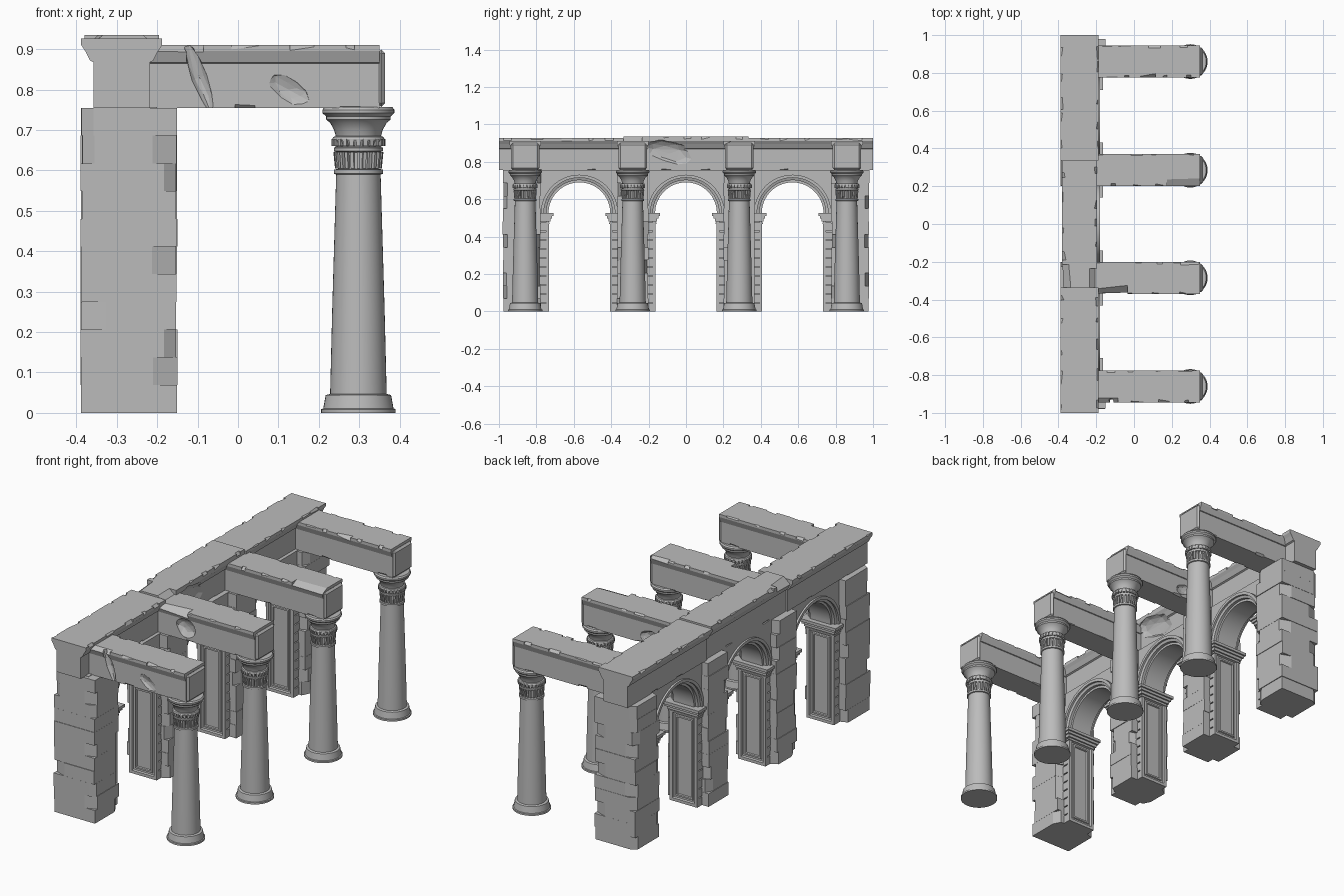
import bpy, bmesh, random
from math import pi, sin, cos, radians
from mathutils import Matrix, Vector

random.seed(7)
if "Cube" in bpy.data.objects:
    bpy.data.objects.remove(bpy.data.objects["Cube"])

stone = bpy.data.materials.new("grey stone")
stone.use_nodes = True
GREY = (0.5, 0.5, 0.5, 1)
stone.diffuse_color = GREY
stone.node_tree.nodes["Principled BSDF"].inputs["Base Color"].default_value = GREY

WALL_X = -0.27
BAYS = (-0.57, 0, 0.57)
ROWS = (-0.86, -0.285, 0.285, 0.86)
SPRING = 0.525


def finish(name, bm, smooth=False):
    bmesh.ops.recalc_face_normals(bm, faces=bm.faces)
    mesh = bpy.data.meshes.new(name)
    bm.to_mesh(mesh)
    bm.free()
    mesh.materials.append(stone)
    if smooth:
        mesh.polygons.foreach_set("use_smooth", [True] * len(mesh.polygons))
        mesh.set_sharp_from_angle(angle=radians(32))
    obj = bpy.data.objects.new(name, mesh)
    bpy.context.collection.objects.link(obj)
    return obj


def box(bm, x0, x1, y0, y1, z0, z1):
    m = Matrix.Translation(((x0 + x1) / 2, (y0 + y1) / 2, (z0 + z1) / 2))
    m = m @ Matrix.Diagonal((abs(x1 - x0), abs(y1 - y0), z1 - z0, 1))
    return bmesh.ops.create_cube(bm, size=1, matrix=m)["verts"]


def prism(bm, points, offset):
    face = bm.faces.new([bm.verts.new(p) for p in points])
    out = bmesh.ops.extrude_face_region(bm, geom=[face])["geom"]
    moved = [v for v in out if isinstance(v, bmesh.types.BMVert)]
    bmesh.ops.translate(bm, verts=moved, vec=offset)


def lathe(bm, profile, steps, angle, axis, cent, closed=False):
    vs = [bm.verts.new(p) for p in profile]
    es = [bm.edges.new(p) for p in zip(vs, vs[1:])]
    if closed:
        es.append(bm.edges.new((vs[-1], vs[0])))
    bmesh.ops.spin(bm, geom=vs + es, cent=cent, axis=axis, angle=angle,
                   steps=steps, use_duplicate=False)
    bmesh.ops.remove_doubles(bm, verts=bm.verts, dist=1e-5)


def chip(u, side, z, length, a, b, up=1):
    """Wedge that breaks an edge running along local x."""
    pts = []
    for end in (-1, 1):
        x, k = u + end * length / 2, random.uniform(0.35, 1)
        pts += [(x, side - (a * k if side > 0 else -a * k), z + up * 0.004),
                (x, side + (0.004 if side > 0 else -0.004), z - up * b * k),
                (x, side + (0.03 if side > 0 else -0.03), z + up * 0.03)]
    return pts


def gouge(center, radii, tilt=0):
    bm = bmesh.new()
    bmesh.ops.create_icosphere(bm, subdivisions=2, radius=1)
    m = (Matrix.Translation(center) @ Matrix.Rotation(tilt, 4, 'Y')
         @ Matrix.Diagonal((*radii, 1)))
    pts = [m @ (v.co * random.uniform(0.9, 1.08)) for v in bm.verts]
    bm.free()
    return pts


def carve(obj, hulls):
    bm = bmesh.new()
    for pts in hulls:
        bmesh.ops.convex_hull(bm, input=[bm.verts.new(p) for p in pts])
    loose = [v for v in bm.verts if not v.link_faces]
    bmesh.ops.delete(bm, geom=loose, context='VERTS')
    cutter = finish("chip_cutter", bm)
    cutter.hide_render = True
    mod = obj.modifiers.new("chips", 'BOOLEAN')
    mod.operation, mod.solver, mod.use_self = 'DIFFERENCE', 'EXACT', True
    mod.object = cutter
    dg = bpy.context.evaluated_depsgraph_get()
    mesh = bpy.data.meshes.new_from_object(obj.evaluated_get(dg))
    obj.modifiers.clear()
    obj.data = mesh
    bpy.data.objects.remove(cutter)


def beam(name, half_profile, length, chips, place):
    """Moulded beam along local x, chipped, then set in place."""
    bm = bmesh.new()
    ring = half_profile + [(-y, z) for y, z in reversed(half_profile)]
    prism(bm, [(0, y, z) for y, z in ring], (length, 0, 0))
    obj = finish(name, bm)
    edge, top = half_profile[-1]
    low_edge, low = half_profile[0]
    n = max(3, int(length / 0.13))
    for side in (-1, 1):
        for i in range(n):
            u = (i + random.uniform(0.2, 0.8)) * length / n
            chips.append(chip(u, side * edge, top, random.uniform(0.02, 0.07),
                              random.uniform(0.01, 0.025), 0.02))
            if i % 2:
                chips.append(chip(u, side * low_edge, low, 0.05, 0.015, 0.015, -1))
    carve(obj, chips)
    obj.data.transform(place)
    return obj


# Stone piers: stacked courses, some corners broken off
for row, y in enumerate(ROWS):
    y0, y1 = (y - 0.085, y + 0.085)
    if row == 0:
        y0, y1 = -0.98, -0.775
    if row == 3:
        y0, y1 = 0.775, 0.98
    bm = bmesh.new()
    courses = 11
    h = 0.755 / courses
    for i in range(courses):
        pts = []
        j = lambda: random.uniform(0, 0.005)
        xa, xb, ya, yb = -0.39 + j(), -0.15 - j(), y0 + j(), y1 - j()
        for cx, cy, dx, dy, turn in ((xa, ya, 1, 1, 0), (xb, ya, -1, 1, 1),
                                     (xb, yb, -1, -1, 0), (xa, yb, 1, -1, 1)):
            if random.random() < 0.3:
                a, b = random.choice(((0.06, 0.022), (0.03, 0.02), (0.02, 0.04)))
                pair = [(cx, cy + dy * b, i * h), (cx + dx * a, cy, i * h)]
                pts += reversed(pair) if turn else pair
            else:
                pts.append((cx, cy, i * h))
        prism(bm, pts, (0, 0, h))
    finish(f"stone_pier_{row + 1}", bm)

# Thin wall above the arches
bm = bmesh.new()
outline = [(-0.96, 0.757), (-0.96, 0)]
for c in BAYS:
    outline.append((c - 0.203, 0))
    outline += [(c - 0.203 * cos(t * pi / 24), SPRING + 0.203 * sin(t * pi / 24))
                for t in range(25)]
    outline.append((c + 0.203, 0))
outline += [(0.96, 0), (0.96, 0.757)]
prism(bm, [(-0.35, y, z) for y, z in outline], (0.15, 0, 0))
finish("arcade_wall", bm)

# Moulded arch rings
half = [(0.165, 0.06), (0.177, 0.06), (0.177, 0.075), (0.19, 0.08),
        (0.19, 0.09), (0.206, 0.09)]
for n, c in enumerate(BAYS):
    bm = bmesh.new()
    ring = half + [(r, -d) for r, d in reversed(half)]
    lathe(bm, [(WALL_X + d, c + r, SPRING) for r, d in ring], 32, pi,
          (1, 0, 0), (WALL_X, c, SPRING), True)
    finish(f"arch_ring_{n + 1}", bm, True)

# Jamb pilasters: grooved block core, panelled face and stepped impost
for n, c in enumerate(BAYS):
    for s, label in ((-1, "front"), (1, "back")):
        yy = lambda d: c + s * d
        bm = bmesh.new()
        box(bm, WALL_X - 0.07, WALL_X + 0.07, yy(0.178), yy(0.215), 0, 0.48)
        step = 0.048
        for i in range(10):
            box(bm, WALL_X - 0.08, WALL_X + 0.08, yy(0.176), yy(0.212),
                i * step, (i + 1) * step - 0.006)
        finish(f"jamb_blocks_{n + 1}_{label}", bm)

        bm = bmesh.new()
        box(bm, WALL_X - 0.08, WALL_X + 0.08, yy(0.163), yy(0.178), 0, 0.485)
        face = min(bm.faces, key=lambda f: s * (f.calc_center_median().y - c))
        for thick, depth in ((0.022, 0), (0.005, -0.009), (0.012, 0),
                             (0.004, 0.006), (0.012, 0), (0.004, -0.006)):
            bmesh.ops.inset_region(bm, faces=[face], thickness=thick, depth=depth)
        finish(f"jamb_panel_{n + 1}_{label}", bm)

        bm = bmesh.new()
        for out, z0, z1 in ((0.006, 0.468, 0.476), (0.01, 0.482, 0.497),
                            (0.018, 0.497, 0.51), (0.026, 0.51, SPRING)):
            box(bm, WALL_X - 0.08 - out, WALL_X + 0.08 + out,
                yy(0.165 - out), yy(0.2 + out), z0, z1)
        finish(f"impost_{n + 1}_{label}", bm)

# Long entablature in three lengths
quarter = Matrix.Rotation(pi / 2, 4, 'Z')
for name, y0, y1, top, w in (("front", -1, -0.335, 0.926, 0.1),
                             ("middle", -0.335, 0.335, 0.935, 0.092),
                             ("back", 0.335, 1, 0.926, 0.1)):
    prof = [(w - 0.03, 0.755), (w - 0.03, 0.868), (w - 0.022, 0.872),
            (w - 0.01, 0.895), (w, 0.91), (w, top)]
    damage = []
    if name == "middle":
        damage = [gouge((0.25, -w + 0.01, 0.845), (0.15, 0.035, 0.065), 0.25),
                  chip(0.06, w, top, 0.12, 0.06, 0.05),
                  chip(0.05, -w, top, 0.1, 0.05, 0.04)]
    beam(f"entablature_{name}", prof, y1 - y0, damage,
         Matrix.Translation((-0.288, y0, 0)) @ quarter)

# Cross beams out to the columns
prof = [(0.07, 0.755), (0.07, 0.865), (0.074, 0.867), (0.085, 0.896), (0.085, 0.911)]
breaks = [
    [gouge((0.13, -0.075, 0.83), (0.02, 0.018, 0.1), -0.35),
     gouge((0.35, -0.075, 0.8), (0.06, 0.015, 0.03), 0.5),
     chip(0.08, -0.085, 0.911, 0.12, 0.04, 0.03)],
    [chip(0.1, -0.085, 0.911, 0.18, 0.08, 0.07),
     gouge((0.17, -0.075, 0.82), (0.06, 0.03, 0.05), 0.6),
     chip(0.52, 0.085, 0.911, 0.1, 0.04, 0.04)],
    [chip(0.5, -0.085, 0.911, 0.2, 0.11, 0.05),
     gouge((0.2, 0.075, 0.8), (0.05, 0.02, 0.03), 0.3)],
    [chip(0.3, -0.085, 0.911, 0.08, 0.03, 0.03)]]
for n, y in enumerate(ROWS):
    beam(f"cross_beam_{n + 1}", prof, 0.575, breaks[n],
         Matrix.Translation((-0.225, y, 0)))
    bm = bmesh.new()
    box(bm, 0.345, 0.364, y - 0.076, y + 0.076, 0.757, 0.9)
    bmesh.ops.bevel(bm, geom=bm.edges[:], offset=0.01, segments=1, affect='EDGES')
    finish(f"beam_end_{n + 1}", bm)

# Columns: turned shaft and capital with a ribbed neck
turned = [(0, 0), (0.092, 0), (0.092, 0.009), (0.087, 0.011), (0.081, 0.044),
          (0.07, 0.047), (0.065, 0.25), (0.055, 0.59), (0.061, 0.592),
          (0.061, 0.602), (0.05, 0.604), (0.053, 0.645), (0.061, 0.648),
          (0.061, 0.656), (0.056, 0.658), (0.066, 0.676), (0.062, 0.683),
          (0.056, 0.685), (0.06, 0.7), (0.07, 0.718), (0.08, 0.726),
          (0.08, 0.734), (0.089, 0.742), (0.089, 0.75), (0.084, 0.757), (0, 0.757)]
for n, y in enumerate(ROWS):
    bm = bmesh.new()
    lathe(bm, [(0.298 + r, y, z) for r, z in turned], 40, 2 * pi,
          (0, 0, 1), (0.298, y, 0))
    finish(f"column_{n + 1}", bm, True)
    bm = bmesh.new()
    for i in range(24):
        spin = Matrix.Translation((0.298, y, 0)) @ Matrix.Rotation(i * pi / 12, 4, 'Z')
        rib = box(bm, 0.048, 0.058, -0.004, 0.004, 0.605, 0.646)
        for v in rib:
            if v.co.z > 0.63 and v.co.x > 0.05:
                v.co.x += 0.004
        bmesh.ops.transform(bm, matrix=spin, verts=rib)
        leaf = box(bm, 0.055, 0.067, -0.005, 0.005, 0.661, 0.678)
        bmesh.ops.transform(bm, matrix=spin, verts=leaf)
    finish(f"column_ribs_{n + 1}", bm)
